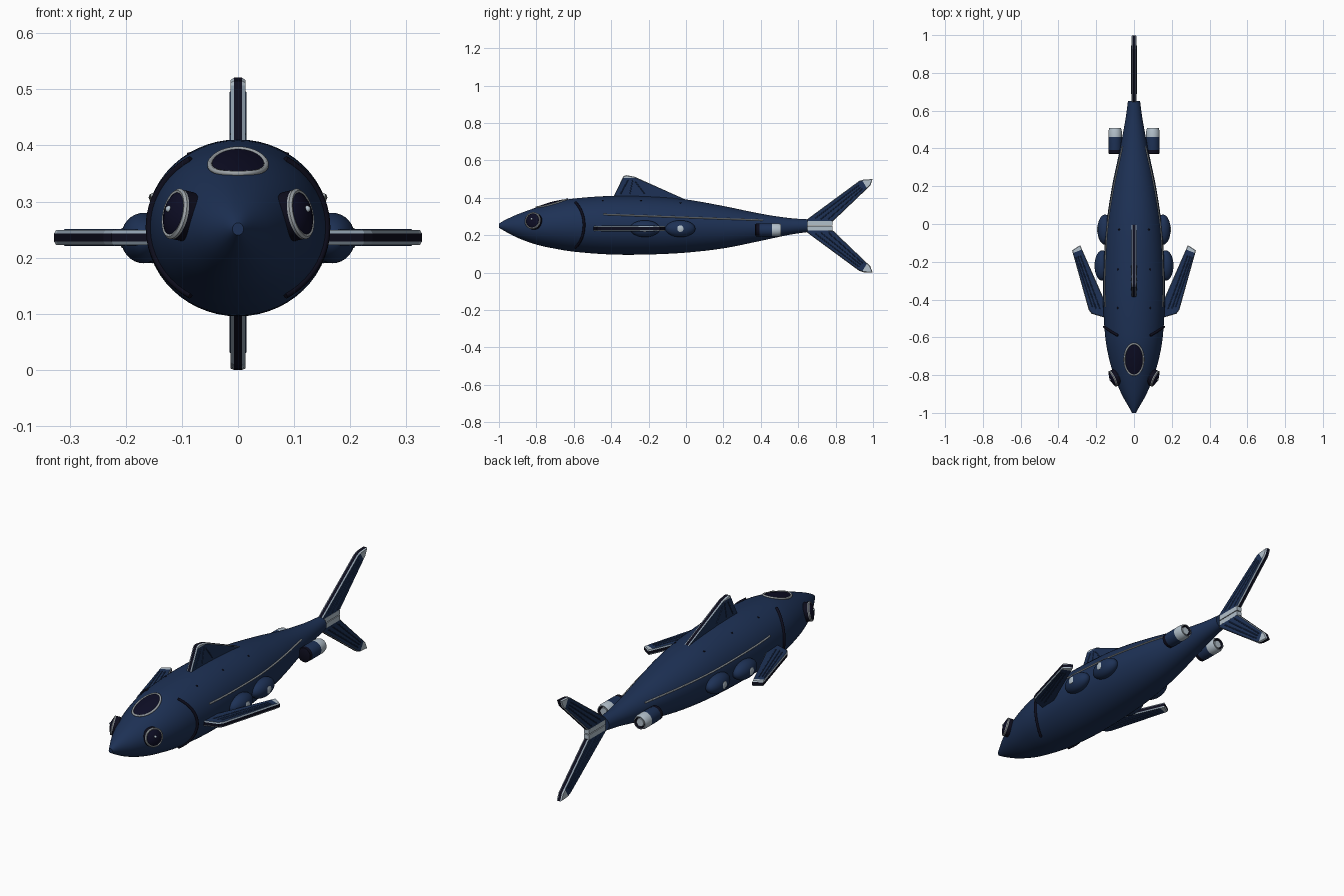
import bpy, bmesh, math
from mathutils import Vector, Matrix

if "Cube" in bpy.data.objects:
    bpy.data.objects.remove(bpy.data.objects["Cube"])

def mat(name, rgb):
    m = bpy.data.materials.new(name)
    m.diffuse_color = (*rgb, 1)
    m.use_nodes = True
    m.node_tree.nodes["Principled BSDF"].inputs["Base Color"].default_value = m.diffuse_color
    return m

NAVY = mat("navy hull", (0.0125, 0.031, 0.092))
DARK = mat("near black trim", (0.004, 0.004, 0.012))
GLASS = mat("dark glass", (0.004, 0.004, 0.018))
PALE = mat("pale metal", (0.45, 0.53, 0.60))
SLATE = mat("slate edge", (0.27, 0.34, 0.41))
GREY = mat("ring grey", (0.34, 0.37, 0.39))

def finish(bm, name, mats, smooth=True):
    bmesh.ops.recalc_face_normals(bm, faces=bm.faces)
    me = bpy.data.meshes.new(name)
    bm.to_mesh(me)
    bm.free()
    for m in mats:
        me.materials.append(m)
    ob = bpy.data.objects.new(name, me)
    bpy.context.collection.objects.link(ob)
    if smooth:
        bpy.ops.object.select_all(action='DESELECT')
        ob.select_set(True)
        bpy.context.view_layer.objects.active = ob
        bpy.ops.object.shade_smooth_by_angle(angle=math.radians(35))
    return ob

# Hull stations: y, half width, bottom z, top z
STATIONS = [(-1.0, .010, .240, .262), (-.97, .027, .222, .280), (-.9, .066, .186, .312),
            (-.8, .107, .150, .348), (-.7, .135, .128, .377), (-.6, .152, .112, .396),
            (-.4, .164, .097, .410), (-.2, .160, .097, .407), (0, .146, .107, .391),
            (.2, .116, .130, .356), (.4, .074, .170, .315), (.55, .046, .202, .292), (.65, .032, .217, .285)]

def hull(y):
    """Smoothly interpolated half width, bottom and top at y."""
    n = len(STATIONS)
    i = max(k for k in range(n - 1) if STATIONS[k][0] <= y + 1e-9)
    p = STATIONS
    def slope(k, c):
        a, b = max(k - 1, 0), min(k + 1, n - 1)
        return (p[b][c] - p[a][c]) / (p[b][0] - p[a][0])
    h = p[i + 1][0] - p[i][0]
    t = (y - p[i][0]) / h
    return [(2*t**3 - 3*t*t + 1) * p[i][c] + (t**3 - 2*t*t + t) * h * slope(i, c)
            + (3*t*t - 2*t**3) * p[i+1][c] + (t**3 - t*t) * h * slope(i + 1, c) for c in (1, 2, 3)]

def surf(y, a, off=0.0):
    """Point on the hull; a = 0 at the +x side, 90 degrees at the top."""
    w, b, t = hull(y)
    return Vector(((w + off) * math.cos(a), y, (b + t) / 2 + ((t - b) / 2 + off) * math.sin(a)))

def build_body():
    bm = bmesh.new()
    seg, rings = 56, []
    for k in range(67):
        y = -1 + 1.65 * k / 66
        rings.append([bm.verts.new(surf(y, 2 * math.pi * j / seg)) for j in range(seg)])
    for r, q in zip(rings, rings[1:]):
        for j in range(seg):
            bm.faces.new((r[j], r[(j+1) % seg], q[(j+1) % seg], q[j]))
    bm.faces.new(rings[0])
    bm.faces.new(rings[-1])
    finish(bm, "hull", [NAVY])

def lathe(name, pts, mats, loc, axis, seg=32):
    """Revolve (radius, height, material) points around an axis."""
    bm = bmesh.new()
    rings = []
    for r, h, _ in pts:
        rings.append([bm.verts.new((r * math.cos(2*math.pi*j/seg), r * math.sin(2*math.pi*j/seg), h))
                      for j in range(seg)])
    for (a, b, p) in zip(rings, rings[1:], pts):
        for j in range(seg):
            bm.faces.new((a[j], a[(j+1) % seg], b[(j+1) % seg], b[j])).material_index = p[2]
    bm.faces.new(rings[0]).material_index = pts[0][2]
    bm.faces.new(rings[-1]).material_index = pts[-1][2]
    rot = Vector(axis).to_track_quat('Z', 'Y').to_matrix().to_4x4()
    bmesh.ops.transform(bm, matrix=Matrix.Translation(loc) @ rot, verts=bm.verts)
    return finish(bm, name, mats)

def ellipsoid(name, loc, radii, m):
    bm = bmesh.new()
    bmesh.ops.create_uvsphere(bm, u_segments=32, v_segments=16, radius=1)
    bmesh.ops.transform(bm, matrix=Matrix.Translation(loc) @ Matrix.Diagonal((*radii, 1)), verts=bm.verts)
    return finish(bm, name, [m])

def tube(name, pts, radius, m, closed=False):
    """Round bar along a path."""
    cu = bpy.data.curves.new(name, 'CURVE')
    cu.dimensions = '3D'
    cu.bevel_depth = radius
    cu.bevel_resolution = 2
    cu.use_fill_caps = True
    sp = cu.splines.new('POLY')
    sp.points.add(len(pts) - 1)
    for p, v in zip(sp.points, pts):
        p.co = (*v, 1)
    sp.use_cyclic_u = closed
    cu.materials.append(m)
    ob = bpy.data.objects.new(name, cu)
    bpy.context.collection.objects.link(ob)

def fin(name, outline, place, tip, rays):
    """Plate with dark edge, slanted slate rim, pale tip and raised ribs.
    place(u, v, w) maps the outline plane and its thickness to space."""
    bm = bmesh.new()
    f = bm.faces.new([bm.verts.new((u, v, -.007)) for u, v in outline])
    ext = bmesh.ops.extrude_face_region(bm, geom=[f])
    top = [g for g in ext['geom'] if isinstance(g, bmesh.types.BMFace)]
    bmesh.ops.translate(bm, vec=(0, 0, .014), verts=top[0].verts)
    bmesh.ops.recalc_face_normals(bm, faces=bm.faces)
    sides = [g for g in bm.faces if abs(g.normal.z) > .9]
    for g in bm.faces:
        g.material_index = 0 if g in sides else 1
    rim = bmesh.ops.inset_individual(bm, faces=sides, thickness=.004, depth=.006)['faces']
    for g in rim:
        g.material_index = 2
    # pale tip: slice across and recolour beyond the cut
    (tu, tv), (du, dv) = tip
    n = Vector((du, dv, 0)).normalized()
    bmesh.ops.bisect_plane(bm, geom=bm.verts[:] + bm.edges[:] + bm.faces[:],
                           plane_co=(tu, tv, 0), plane_no=n)
    for g in bm.faces:
        if (g.calc_center_median() - Vector((tu, tv, 0))).dot(n) > 0 and g.material_index != 1:
            g.material_index = 3
    for v in bm.verts:
        v.co = place(*v.co)
    finish(bm, name, [NAVY, DARK, SLATE, PALE], smooth=False)
    for a, b in rays:
        for w in (-.0125, .0125):
            tube(name + "_rib", [place(*a, w), place(*b, w)], .0028, NAVY)

def upright(u, v, w):
    return Vector((w, u, v))

build_body()

# Dorsal and tail fins
fin("dorsal_fin", [(-.395, .39), (-.335, .515), (-.32, .521), (-.275, .513), (.01, .385)], upright,
    ((-.3, .507), (0, 1)), [((-.35, .42), (-.31, .495)), ((-.3, .42), (-.285, .495)), ((-.22, .42), (-.27, .485))])
for s, name in ((1, "upper_tail_fin"), (-1, "lower_tail_fin")):
    def lobe(u, v, w, s=s):
        return Vector((w, u, .25 + s * v))
    fin(name, [(.64, .03), (.925, .24), (.95, .248), (.998, .25), (.985, .215), (.785, .024), (.65, .015)], lobe,
        ((.95, .23), (1, .6)), [((.69, .04), (.925, .218)), ((.72, .035), (.935, .208)), ((.76, .035), (.945, .2))])

# Pale tail root
for z in (.236, .264):
    bm = bmesh.new()
    bmesh.ops.create_cube(bm, size=1, matrix=Matrix.Translation((0, .712, z)) @ Matrix.Diagonal((.027, .14, .024, 1)))
    finish(bm, "tail_root_bar", [PALE], smooth=False)

# Dark canopy with ring, draped over the hull
def canopy_point(t, r=1.0, off=0.0):
    y = -.717 + .083 * r * math.cos(t)
    x = .05 * r * math.sin(t)
    w, b, top = hull(y)
    return Vector((x, y, (b + top) / 2 + ((top - b) / 2) * math.sqrt(1 - (x / w) ** 2) + off))

bm = bmesh.new()
N = 40
rings = [[bm.verts.new(canopy_point(2*math.pi*j/N, r, .003 + .003 * (1 - r*r))) for j in range(N)]
         for r in (1, .8, .55, .3, .08)]
for a, b in zip(rings, rings[1:]):
    for j in range(N):
        bm.faces.new((a[j], a[(j+1) % N], b[(j+1) % N], b[j]))
bm.faces.new(rings[-1])
finish(bm, "canopy_glass", [GLASS])
tube("canopy_ring", [canopy_point(2*math.pi*j/N, 1, .002) for j in range(N)], .005, GREY, closed=True)

for s in (1, -1):
    # Eye: navy socket, thin pale ring, glass dome, pale glint
    c, n = Vector((s * .103, -.815, .276)), Vector((s * .87, -.42, .2)).normalized()
    lathe("eye_socket", [(.040, -.02, 0), (.045, -.015, 1), (.045, .006, 2), (.046, .011, 2), (.042, .015, 2),
                         (.038, .014, 1), (.037, .008, 1)], [NAVY, DARK, GREY], c, n)
    lathe("eye_dome", [(.039, 0, 0), (.039, .013, 0), (.032, .018, 0), (.018, .023, 0), (.005, .025, 0)],
          [GLASS], c, n)
    ellipsoid("eye_glint", c + n * .023 + Vector((0, 0, .006)), (.006, .006, .006), PALE)

    # Gill slit
    arc = []
    for k in range(25):
        a = math.radians(-57 + 114 * k / 24)
        q = surf(-.595 + .05 * math.cos(a * 1.5), a, .001)
        arc.append(Vector((s * q.x, q.y, q.z)))
    tube("gill_slit", arc, .007, DARK)

    # Lateral line
    line = []
    for k in range(29):
        y = -.44 + .85 * k / 28
        w, b, t = hull(y)
        z = .311 - .031 * k / 28
        a = math.asin((z - (b + t) / 2) / ((t - b) / 2))
        q = surf(y, a, .001)
        line.append(Vector((s * q.x, q.y, q.z)))
    tube("lateral_line", line, .004, GREY)

    # Side pods with pale lamps
    for y, x in ((-.22, .168), (-.03, .153)):
        ellipsoid("side_pod", (s * x, y, .235), (.041, .08, .045), NAVY)
        lathe("pod_lamp", [(.018, 0, 0), (.018, .007, 0), (.012, .010, 0)], [PALE],
              (s * (x + .032), y, .235), (s, 0, 0), seg=20)

    # Pectoral fin
    def flat(u, v, w, s=s):
        return Vector((s * u, v, .236 + w))
    fin("pectoral_fin", [(.14, -.5), (.225, -.475), (.24, -.455), (.328, -.14), (.285, -.112), (.145, -.43)], flat,
        ((.3, -.145), (.4, 1)), [((.18, -.45), (.285, -.165)), ((.2, -.45), (.298, -.17)), ((.22, -.44), (.308, -.175))])

    # Thruster: dark intake, navy shell, pale nozzle
    lathe("thruster", [(.028, 0, 1), (.035, .004, 1), (.035, .022, 0), (.036, .03, 0), (.036, .090, 2),
                       (.036, .12, 2), (.031, .138, 2), (.027, .138, 1), (.024, .128, 1), (.020, .128, 2),
                       (.019, .134, 2)], [NAVY, DARK, PALE], (s * .1, .37, .228), (0, 1, 0))
    bm = bmesh.new()
    bmesh.ops.create_cube(bm, size=1, matrix=Matrix.Translation((s * .065, .42, .235)) @ Matrix.Diagonal((.05, .06, .016, 1)))
    finish(bm, "thruster_strut", [NAVY], smooth=False)

    # Small deck rivets
    for y in (-.445, -.24, -.03):
        ellipsoid("deck_rivet", surf(y, math.radians(90 - s * 32)), (.005, .005, .003), DARK)

# Nose cap
ellipsoid("nose_cap", (0, -.993, .251), (.0115, .007, .0125), NAVY)
